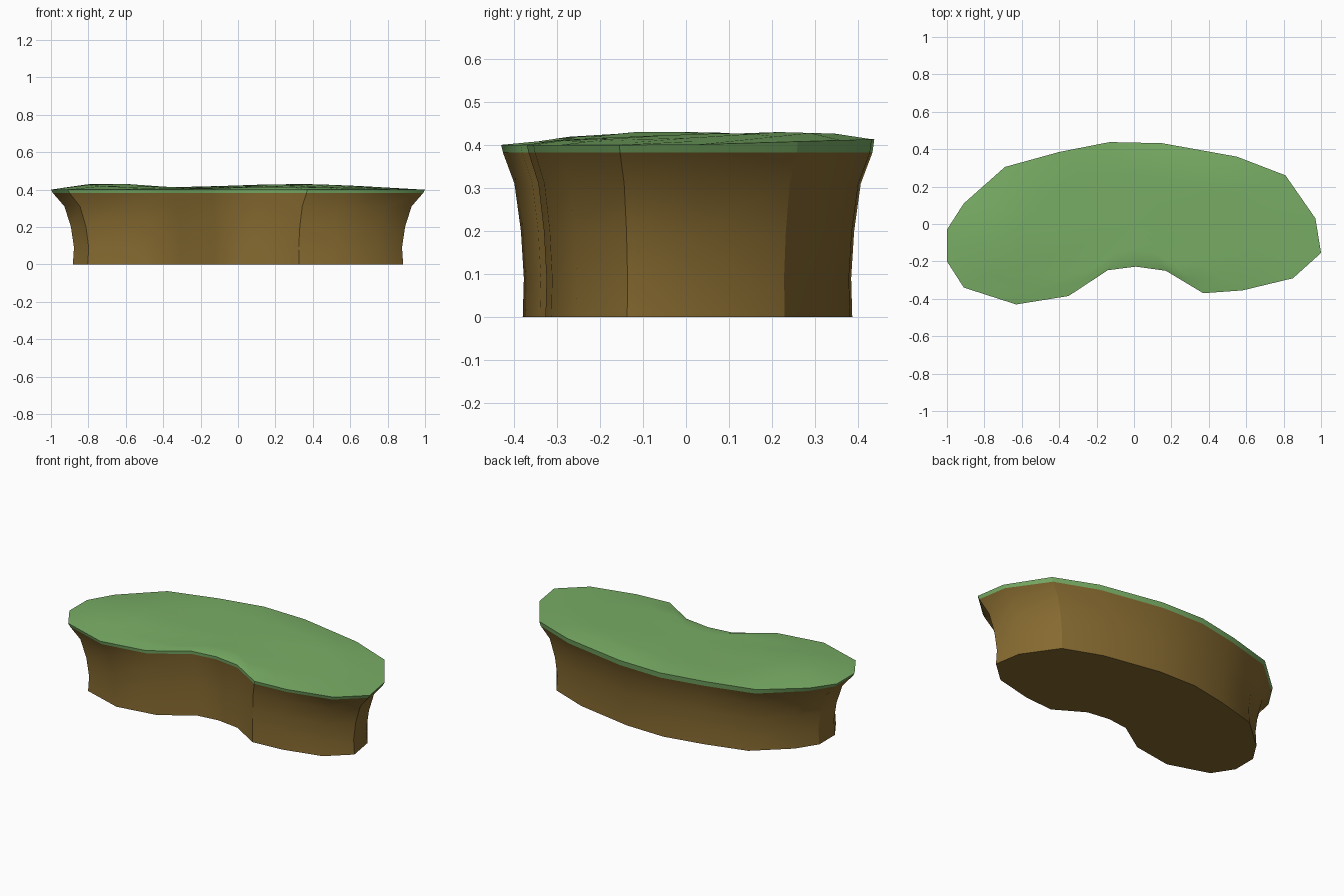
import bpy, bmesh, math

if "Cube" in bpy.data.objects:
    bpy.data.objects.remove(bpy.data.objects["Cube"])

# Kidney-shaped outline of the rim, seen from above
OUTLINE = [(-1, -0.20), (-0.91, -0.34), (-0.63, -0.43), (-0.35, -0.385), (-0.14, -0.247),
           (0.01, -0.228), (0.17, -0.25), (0.37, -0.37), (0.58, -0.355), (0.85, -0.29),
           (1, -0.155), (0.97, 0.03), (0.81, 0.26), (0.55, 0.36), (0.15, 0.432),
           (-0.13, 0.438), (-0.40, 0.385), (-0.69, 0.305), (-0.91, 0.11), (-1, -0.03)]


def bump(x, y, cx, cy, r):
    return math.exp(-((x - cx) ** 2 + (y - cy) ** 2) / r ** 2)


# Gentle mounds on the grass, stronger away from the rim
def top_z(x, y, s):
    rise = 0.034 * bump(x, y, -0.69, -0.06, 0.28) + 0.025 * bump(x, y, 0.3, 0.1, 0.45)
    edge = 0.400 + 0.013 * max(0, y) / 0.43
    return edge + (rise if s < 1 else 0.0)


def build(name, color, rings, cap_bottom, cap_top):
    bm = bmesh.new()
    loops = []
    for s, z in rings:
        loops.append([bm.verts.new((x * s, y * s, z(x * s, y * s, s) if callable(z) else z))
                      for x, y in OUTLINE])
    n = len(OUTLINE)
    for a, b in zip(loops, loops[1:]):
        for i in range(n):
            j = (i + 1) % n
            bm.faces.new((a[i], a[j], b[j], b[i]))
    if cap_bottom:
        bm.faces.new(loops[0][::-1])
    if cap_top:
        c = bm.verts.new((0, 0, top_z(0, 0, 0)))
        for i in range(n):
            bm.faces.new((loops[-1][i], loops[-1][(i + 1) % n], c))
    mesh = bpy.data.meshes.new(name)
    bm.to_mesh(mesh)
    bm.free()
    mat = bpy.data.materials.new(name + "_color")
    mat.diffuse_color = color
    mat.use_nodes = True
    mat.node_tree.nodes["Principled BSDF"].inputs["Base Color"].default_value = mat.diffuse_color
    mesh.materials.append(mat)
    ob = bpy.data.objects.new(name, mesh)
    bpy.context.collection.objects.link(ob)
    bpy.ops.object.select_all(action='DESELECT')
    ob.select_set(True)
    bpy.context.view_layer.objects.active = ob
    bpy.ops.object.shade_smooth_by_angle(angle=math.radians(30))
    return ob


# Flared earth body
build("earth_base", (0.24, 0.145, 0.03, 1),
      [(0.883, 0), (0.877, 0.09), (0.893, 0.20), (0.928, 0.31), (0.99, 0.382)], True, False)

# Thin grass slab with a slightly uneven top
build("grass_top", (0.19, 0.42, 0.13, 1),
      [(0.99, 0.382), (1.0, top_z), (0.8, top_z), (0.6, top_z), (0.3, top_z)], False, True)
